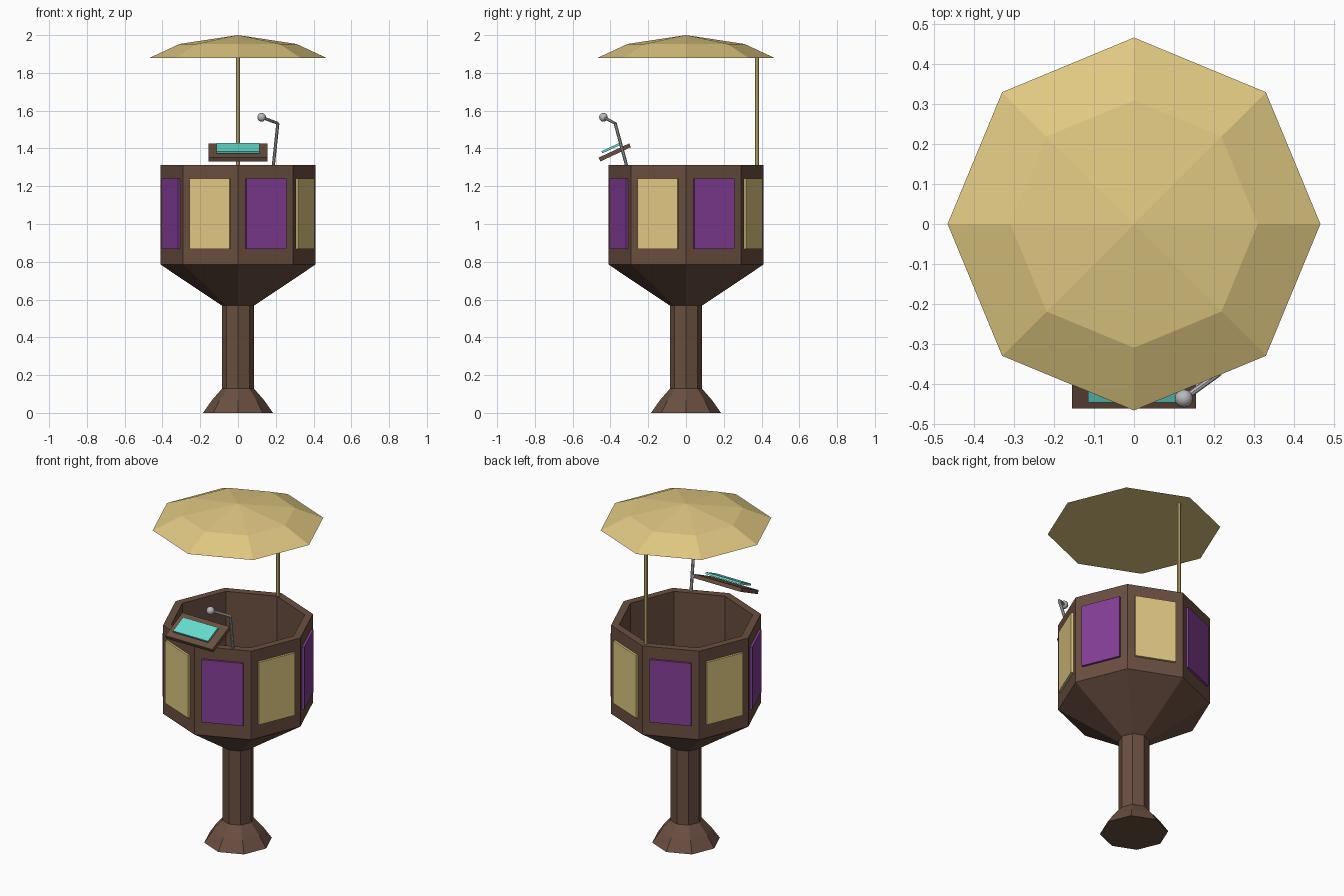
import bpy, bmesh, math
from mathutils import Vector, Matrix

if "Cube" in bpy.data.objects:
    bpy.data.objects.remove(bpy.data.objects["Cube"])


def lin(c):
    c /= 255
    return c / 12.92 if c <= 0.04045 else ((c + 0.055) / 1.055) ** 2.4


def material(name, r, g, b):
    m = bpy.data.materials.new(name)
    m.diffuse_color = (lin(r), lin(g), lin(b), 1)
    m.use_nodes = True
    m.node_tree.nodes["Principled BSDF"].inputs["Base Color"].default_value = m.diffuse_color
    return m


WOOD = material("brown wood", 106, 79, 64)
TAN = material("tan", 224, 200, 130)
PURPLE = material("purple", 132, 62, 150)
TEAL = material("turquoise", 102, 220, 208)
METAL = material("grey metal", 185, 185, 187)


def make(name, bm, mat):
    bmesh.ops.recalc_face_normals(bm, faces=bm.faces)
    me = bpy.data.meshes.new(name)
    bm.to_mesh(me)
    bm.free()
    me.materials.append(mat)
    ob = bpy.data.objects.new(name, me)
    bpy.context.collection.objects.link(ob)
    return ob


def lathe(name, profile, mat, sides=8):
    """Closed solid from (radius, z) rings; radius 0 gives a point."""
    bm = bmesh.new()
    rings = []
    for r, z in profile:
        n = sides if r > 0 else 1
        rings.append([bm.verts.new((r * math.cos(math.tau * i / sides),
                                    r * math.sin(math.tau * i / sides), z)) for i in range(n)])
    for a, b in zip(rings, rings[1:]):
        for i in range(sides):
            j = (i + 1) % sides
            if len(b) == 1:
                bm.faces.new((a[i], a[j], b[0]))
            else:
                bm.faces.new((a[i], a[j], b[j], b[i]))
    for ring in (rings[0], rings[-1]):
        if len(ring) > 1:
            bm.faces.new(ring)
    return make(name, bm, mat)


def box(name, size, matrix, mat):
    bm = bmesh.new()
    bmesh.ops.create_cube(bm, size=1, matrix=matrix @ Matrix.Diagonal((*size, 1)))
    return make(name, bm, mat)


def rod(name, a, b, r, mat, sides=8):
    a, b = Vector(a), Vector(b)
    d = b - a
    bm = bmesh.new()
    bmesh.ops.create_cone(bm, cap_ends=True, segments=sides, radius1=r, radius2=r, depth=d.length,
                          matrix=Matrix.Translation((a + b) / 2)
                          @ d.to_track_quat('Z', 'Y').to_matrix().to_4x4())
    return make(name, bm, mat)


# Pedestal foot, column, flared underside and hollow octagonal booth
lathe("booth_and_pedestal", [(0.185, 0), (0.14, 0.065), (0.085, 0.128), (0.085, 0.568),
                             (0.41, 0.785), (0.41, 1.312), (0.365, 1.312), (0.365, 0.80)], WOOD)

# Alternating purple and tan wall panels
apothem = 0.41 * math.cos(math.pi / 8)
for k in range(8):
    ang = math.radians(-67.5 + 45 * k)
    mtx = Matrix.Rotation(ang, 4, 'Z') @ Matrix.Translation((apothem + 0.004, 0, 1.054))
    box(f"wall_panel_{k + 1}", (0.018, 0.23, 0.372), mtx, TAN if k % 2 else PURPLE)

# Parasol canopy and its pole at the back rim
lathe("parasol", [(0.467, 1.88), (0.31, 1.953), (0, 2.0)], TAN)
rod("parasol_pole", (0, 0.376, 1.30), (0, 0.376, 1.90), 0.011, TAN)

# Tilted control desk with a raised screen
tilt = Matrix.Rotation(math.radians(25), 4, 'X')
box("desk", (0.31, 0.178, 0.022), Matrix.Translation((0, -0.377, 1.379)) @ tilt, WOOD)
box("screen", (0.23, 0.106, 0.012), Matrix.Translation((0, -0.397, 1.402)) @ tilt, TEAL)

# Microphone on a bent stand
elbow, tip = (0.211, -0.375, 1.533), (0.125, -0.437, 1.565)
rod("microphone_stand", (0.186, -0.312, 1.30), elbow, 0.009, METAL)
rod("microphone_arm", elbow, tip, 0.008, METAL)
bm = bmesh.new()
bmesh.ops.create_uvsphere(bm, u_segments=12, v_segments=8, radius=0.023,
                          matrix=Matrix.Translation(tip))
mic = make("microphone_head", bm, METAL)
mic.data.shade_smooth()
